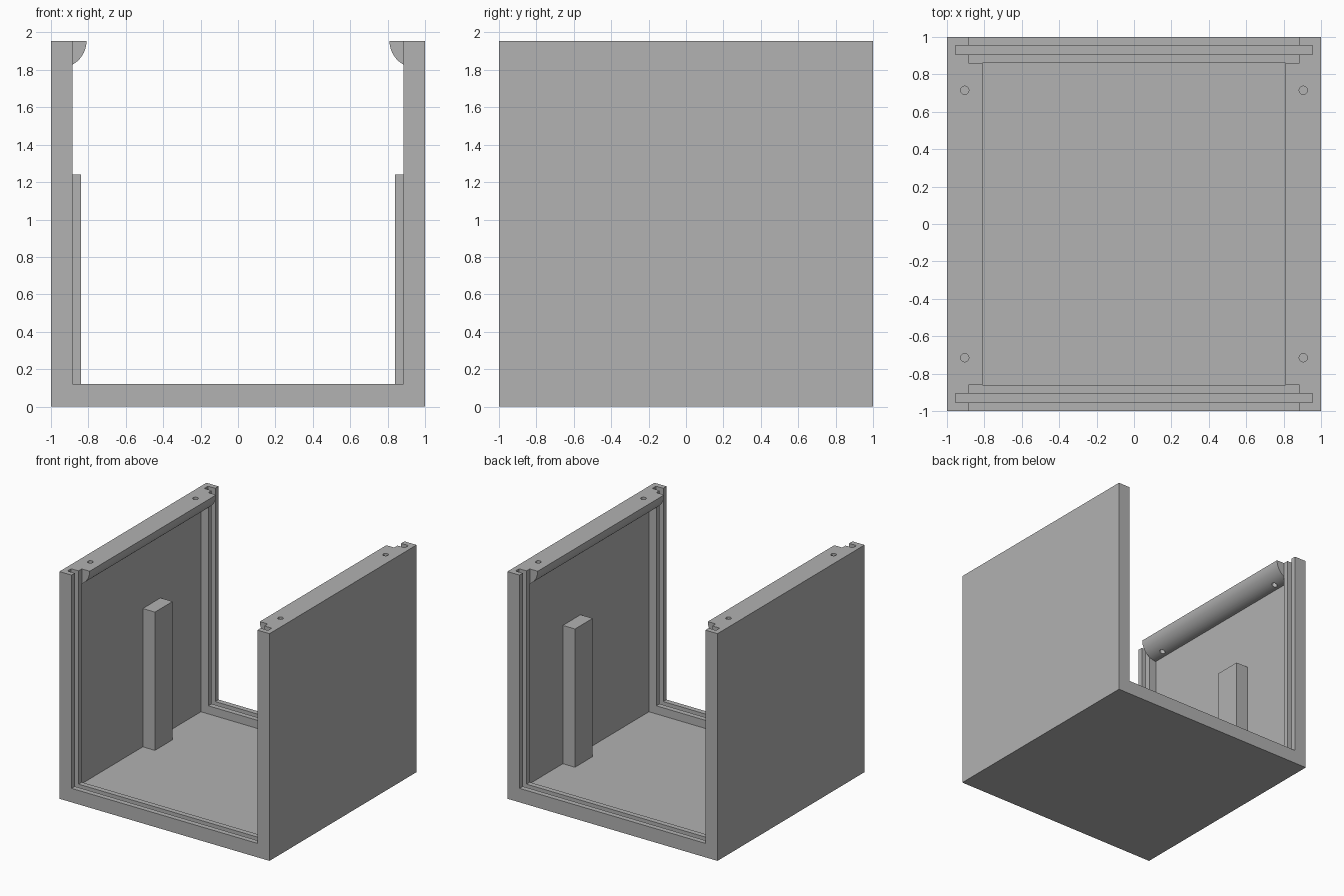
import bpy
import bmesh
from math import cos, sin, pi

if "Cube" in bpy.data.objects:
    bpy.data.objects.remove(bpy.data.objects["Cube"], do_unlink=True)

HEIGHT = 1.955    # overall height
OPENING = 0.885   # half width of the end openings
CAVITY = 0.955    # half width of cavity and panel slots
FLOOR = 0.05      # top of the thin floor
SILL = 0.12       # top of the end sills
LIP = 0.86        # inner face of the end frames
RADIUS = 0.145    # quarter-round rail

grey = bpy.data.materials.new("plain_grey")
grey.use_nodes = True
grey.diffuse_color = (0.445, 0.445, 0.445, 1)
grey.node_tree.nodes["Principled BSDF"].inputs["Base Color"].default_value = grey.diffuse_color


def finish(name, bm):
    bmesh.ops.recalc_face_normals(bm, faces=bm.faces)
    mesh = bpy.data.meshes.new(name)
    bm.to_mesh(mesh)
    bm.free()
    mesh.materials.append(grey)
    obj = bpy.data.objects.new(name, mesh)
    bpy.context.collection.objects.link(obj)
    return obj


def box(name, x, y, z):
    """Box from (min, max) ranges."""
    bm = bmesh.new()
    bmesh.ops.create_cube(bm, size=1)
    for v in bm.verts:
        v.co = [r[0] if c < 0 else r[1] for c, r in zip(v.co, (x, y, z))]
    return finish(name, bm)


def cylinder(name, x, y, z, radius, depth):
    bm = bmesh.new()
    bmesh.ops.create_cone(bm, cap_ends=True, segments=32, radius1=radius,
                          radius2=radius, depth=depth)
    bmesh.ops.translate(bm, verts=bm.verts, vec=(x, y, z))
    return finish(name, bm)


def activate(obj):
    bpy.ops.object.select_all(action="DESELECT")
    obj.select_set(True)
    bpy.context.view_layer.objects.active = obj


def cut(obj, cutter):
    cutter.hide_render = True
    mod = obj.modifiers.new("cut", "BOOLEAN")
    mod.operation = "DIFFERENCE"
    mod.solver = "EXACT"
    mod.object = cutter
    activate(obj)
    bpy.ops.object.modifier_apply(modifier=mod.name)
    bpy.data.objects.remove(cutter, do_unlink=True)


# Housing: a block opened at the top and both ends
housing = box("housing", (-1, 1), (-1, 1), (0, HEIGHT))
cut(housing, box("opening", (-OPENING, OPENING), (-1.2, 1.2), (SILL, 2.2)))
cut(housing, box("cavity", (-CAVITY, CAVITY), (-LIP, LIP), (FLOOR, 2.3)))

# Slots for sliding end panels
for lo, hi in ((-0.955, -0.905), (0.905, 0.955)):
    cut(housing, box("slot", (-CAVITY, CAVITY), (lo, hi), (FLOOR, 2.4)))

for side, label in ((1, "left"), (-1, "right")):
    # Quarter-round rail along the top of the wall
    bm = bmesh.new()
    steps = 24
    profile = [(CAVITY, HEIGHT)]
    for i in range(steps + 1):
        a = i / steps * pi / 2
        profile.append((CAVITY - RADIUS * cos(a), HEIGHT - RADIUS * sin(a)))
    face = bm.faces.new([bm.verts.new((side * x, -LIP, z)) for x, z in profile])
    ext = bmesh.ops.extrude_face_region(bm, geom=[face])
    bmesh.ops.translate(bm, vec=(0, 2 * LIP, 0),
                        verts=[g for g in ext["geom"] if isinstance(g, bmesh.types.BMVert)])
    rail = finish(label + "_rail", bm)

    # Screw holes through the rail
    for y in (-0.715, 0.715):
        cut(rail, cylinder("hole", side * 0.905, y, HEIGHT - 0.1, 0.022, 0.4))
    activate(rail)
    bpy.ops.object.shade_smooth_by_angle(angle=pi / 6)

    # Upright post against the wall
    box(label + "_post", sorted((side * 0.84, side * CAVITY)), (0.07, 0.31), (FLOOR, 1.24))
